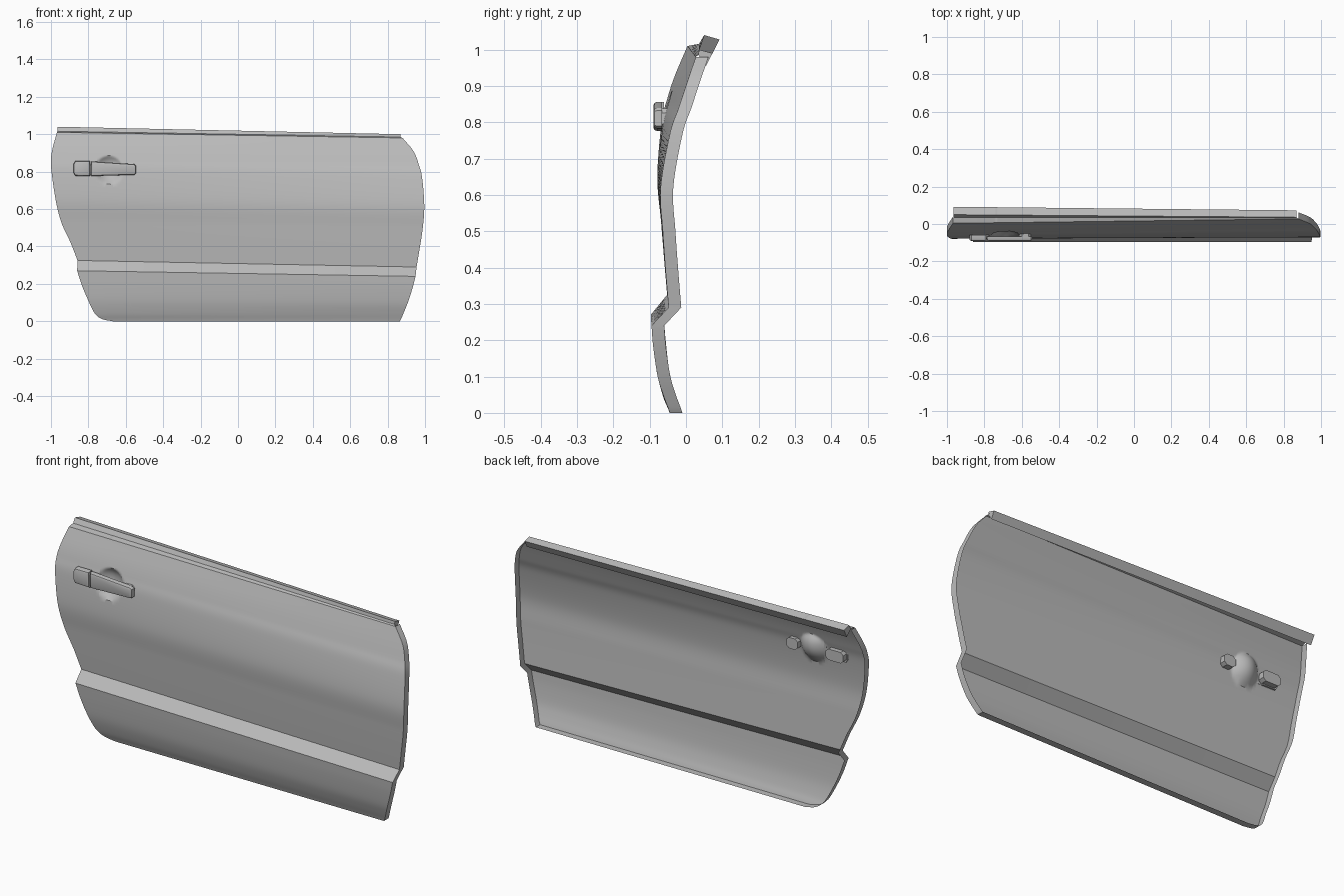
import bpy
import bmesh
import math
from mathutils import Vector

if "Cube" in bpy.data.objects:
    bpy.data.objects.remove(bpy.data.objects["Cube"])

grey = bpy.data.materials.new("light_grey")
grey.use_nodes = True
grey.diffuse_color = (0.5, 0.5, 0.5, 1)
grey.node_tree.nodes["Principled BSDF"].inputs["Base Color"].default_value = grey.diffuse_color


def finish(name, bm, angle=30):
    mesh = bpy.data.meshes.new(name)
    bm.to_mesh(mesh)
    bm.free()
    obj = bpy.data.objects.new(name, mesh)
    bpy.context.collection.objects.link(obj)
    mesh.materials.append(grey)
    bpy.ops.object.select_all(action="DESELECT")
    bpy.context.view_layer.objects.active = obj
    obj.select_set(True)
    bpy.ops.object.shade_smooth_by_angle(angle=math.radians(angle))
    return obj


def smooth_rows(rows, steps):
    """Catmull-Rom curve through the rows."""
    pts = [Vector(r) for r in rows]
    pts = [pts[0] * 2 - pts[1]] + pts + [pts[-1] * 2 - pts[-2]]
    out = []
    for a, b, c, d in zip(pts, pts[1:], pts[2:], pts[3:]):
        for i in range(steps):
            t = i / steps
            out.append(0.5 * (2 * b + (c - a) * t + (2 * a - 5 * b + 4 * c - d) * t ** 2
                              + (3 * b - 3 * c + d - a) * t ** 3))
    return out + [pts[-2]]


# Rows of the skin: x, y, z at the right edge, then x, y, z at the left edge
skirt = [
    (-.67, -.045, 0, .865, -.045, 0),
    (-.73, -.05, .013, .873, -.05, .015),
    (-.768, -.063, .045, .888, -.063, .05),
    (-.8, -.08, .11, .908, -.078, .1),
    (-.834, -.09, .19, .934, -.09, .18),
    (-.86, -.097, .27, .949, -.095, .24),
]
upper = [
    (-.858, -.052, .325, .955, -.048, .29),
    (-.895, -.06, .42, .973, -.057, .4),
    (-.945, -.069, .53, .988, -.064, .5),
    (-.975, -.079, .65, .996, -.07, .62),
    (-.997, -.067, .8, .984, -.044, .77),
    (-1, -.05, .87, .966, -.02, .84),
    (-.99, -.03, .93, .938, .003, .91),
    (-.968, .004, 1.01, .88, .027, .98),
]
lip = [
    (-.966, .036, 1.016, .87, .034, .985),
    (-.966, .05, 1.04, .87, .036, 1),
    (-.966, .092, 1.028, .87, .073, .99),
    (-.966, .068, .985, .87, .055, .955),
]
skin = smooth_rows(skirt, 4) + smooth_rows(upper, 9)
rows = skin + [Vector(r) for r in lip]

# Columns, packed closer around the handle bowl
bowl_x, bowl_z, bowl_r, bowl_depth = -.69, .81, .075, .04
columns = sorted([i / 16 for i in range(17)] + [.115 + .1 * i / 20 for i in range(21)])

# Door panel with the bowl pressed into it
bm = bmesh.new()
grid = []
for row in rows:
    a, b = Vector(row[:3]), Vector(row[3:])
    line = []
    for t in columns:
        p = a.lerp(b, t)
        d = math.hypot(p.x - bowl_x, p.z - bowl_z) / bowl_r
        p.y += bowl_depth * max(0, 1 - d * d)
        line.append(bm.verts.new(p))
    grid.append(line)
for low, high in zip(grid, grid[1:]):
    for i in range(len(columns) - 1):
        bm.faces.new((low[i], low[i + 1], high[i + 1], high[i]))

# Flange folded back along both ends and the bottom
n = len(skin)
border = [grid[r][0] for r in reversed(range(n))] + grid[0][1:-1] + [grid[r][-1] for r in range(n)]
back = [bm.verts.new(v.co + Vector((0, .035, 0))) for v in border]
for i in range(len(border) - 1):
    bm.faces.new((border[i + 1], border[i], back[i], back[i + 1]))

# End caps of the window lip
for side in (0, -1):
    ring = [grid[r][side] for r in range(n, len(rows))]
    bm.faces.new(ring if side else ring[::-1])
finish("door_panel", bm)


def plate(name, outline, front, rear, bevel):
    """Front outline in x and z pulled back along y, with a chamfered front."""
    bm = bmesh.new()
    near = [bm.verts.new((x, front, z)) for x, z in outline]
    far = [bm.verts.new((x, rear, z)) for x, z in outline]
    face = bm.faces.new(near)
    bm.faces.new(far[::-1])
    for i in range(len(near)):
        j = (i + 1) % len(near)
        bm.faces.new((near[j], near[i], far[i], far[j]))
    bmesh.ops.bevel(bm, geom=list(face.edges), offset=bevel, segments=2,
                    profile=.5, affect="EDGES")
    bmesh.ops.recalc_face_normals(bm, faces=bm.faces)
    finish(name, bm)


# Lock cover and pull grip of the handle
plate("lock_cover", [(-.87, .778), (-.79, .776), (-.79, .856), (-.87, .856),
                     (-.88, .84), (-.88, .795)], -.09, -.06, .01)
plate("pull_grip", [(-.785, .776), (-.555, .783), (-.545, .79), (-.545, .832),
                    (-.555, .84), (-.785, .855)], -.09, -.066, .01)

# Feet that carry the handle through the panel
for name, x0, x1 in (("lock_foot", -.875, -.775), ("grip_foot", -.615, -.55)):
    plate(name, [(x0, .795), (x0 + .015, .782), (x1 - .015, .782), (x1, .795),
                 (x1, .825), (x1 - .015, .838), (x0 + .015, .838), (x0, .825)],
          -.08, -.032, .004)
